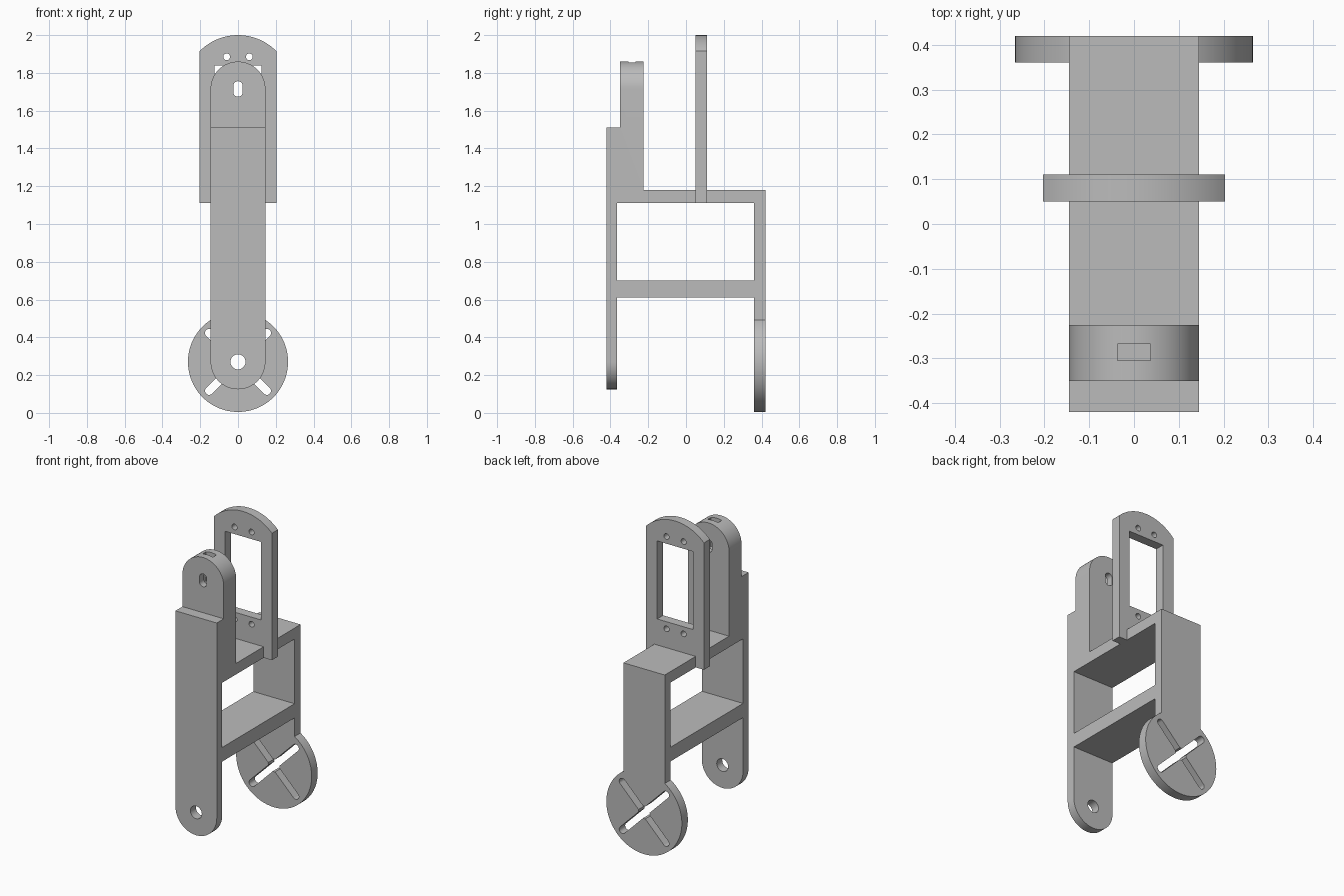
import bpy
import bmesh
from math import pi, sin, cos, asin, radians
from mathutils import Matrix, Vector

if "Cube" in bpy.data.objects:
    bpy.data.objects.remove(bpy.data.objects["Cube"])

grey = bpy.data.materials.new("plain grey")
grey.use_nodes = True
colour = (0.5, 0.5, 0.5, 1)
grey.diffuse_color = colour
grey.node_tree.nodes["Principled BSDF"].inputs["Base Color"].default_value = colour


def arc(cx, cz, r, start, end, steps=32):
    """Points along an arc, angles in radians."""
    angles = [start + (end - start) * i / steps for i in range(steps + 1)]
    return [(cx + r * cos(a), cz + r * sin(a)) for a in angles]


def circle(cx, cz, r, steps=32):
    return arc(cx, cz, r, 0, 2 * pi, steps)[:-1]


def capsule(half, r, low, high):
    """Upright slot outline with round ends centred at low and high."""
    return arc(half, high, r, 0, pi) + arc(half, low, r, pi, 2 * pi)


def box(x0, x1, z0, z1):
    return [(x0, z0), (x1, z0), (x1, z1), (x0, z1)]


def prism(name, points, start, end, axis="y"):
    """Extrude a flat outline along the y axis (x, z) or the x axis (y, z)."""
    bm = bmesh.new()
    if axis == "y":
        verts = [bm.verts.new((a, start, b)) for a, b in points]
        step = Vector((0, end - start, 0))
    else:
        verts = [bm.verts.new((start, a, b)) for a, b in points]
        step = Vector((end - start, 0, 0))
    face = bm.faces.new(verts)
    new = bmesh.ops.extrude_face_region(bm, geom=[face])["geom"]
    moved = [v for v in new if isinstance(v, bmesh.types.BMVert)]
    bmesh.ops.translate(bm, verts=moved, vec=step)
    bmesh.ops.recalc_face_normals(bm, faces=bm.faces)
    mesh = bpy.data.meshes.new(name)
    bm.to_mesh(mesh)
    bm.free()
    mesh.materials.append(grey)
    obj = bpy.data.objects.new(name, mesh)
    bpy.context.collection.objects.link(obj)
    return obj


def combine(target, tool, operation):
    """Apply a boolean and discard the tool."""
    mod = target.modifiers.new(operation, "BOOLEAN")
    mod.operation = operation
    mod.solver = "EXACT"
    mod.object = tool
    bpy.context.view_layer.objects.active = target
    bpy.ops.object.modifier_apply(modifier=mod.name)
    bpy.data.objects.remove(tool)


HALF = 0.145     # half width of the body
PIVOT = 0.27     # height of the lower pivot
TOP = 1.715      # height of the upper pivot

# Body: side silhouette with both shelves, rounded at both ends
side = [(-0.42, 0.1), (-0.42, 1.51), (-0.35, 1.51), (-0.35, 1.9),
        (-0.225, 1.9), (-0.225, 1.18), (0.42, 1.18), (0.42, PIVOT),
        (0.36, PIVOT), (0.36, 0.61), (-0.365, 0.61), (-0.365, 0.1)]
bracket = prism("bracket_body", side, -0.2, 0.2, "x")
combine(bracket, prism("bay", box(-0.365, 0.36, 0.7, 1.11), -0.5, 0.5, "x"), "DIFFERENCE")
combine(bracket, prism("rounded_outline", capsule(0, HALF, PIVOT, TOP), -0.6, 0.6), "INTERSECT")

# Round mounting disc at the foot of the back leg
combine(bracket, prism("disc", circle(0, PIVOT, 0.265, 96), 0.36, 0.42), "UNION")

# Upright mounting frame with an arched top
R, W = 0.285, 0.203
lean = asin(W / R)
outline = [(-W, 1.11), (W, 1.11)] + arc(0, TOP, R, pi / 2 - lean, pi / 2 + lean)
combine(bracket, prism("frame", outline, 0.05, 0.11), "UNION")
combine(bracket, prism("window", box(-0.125, 0.125, 1.345, 1.84), 0, 0.2), "DIFFERENCE")
for x in (-0.06, 0.06):
    for z in (1.3, 1.885):
        combine(bracket, prism("screw_hole", circle(x, z, 0.018), 0, 0.2), "DIFFERENCE")

# Lower pivot holes and the diagonal slots of the disc
combine(bracket, prism("pivot_hole", circle(0, PIVOT, 0.04), -0.6, 0.6), "DIFFERENCE")
for angle in (45, -45):
    slot = prism("disc_slot", capsule(0, 0.022, -0.216, 0.216), 0.3, 0.5)
    slot.data.transform(Matrix.Translation((0, 0, PIVOT)) @ Matrix.Rotation(radians(angle), 4, "Y"))
    combine(bracket, slot, "DIFFERENCE")

# Upper pivot slot and the nut pocket above it
combine(bracket, prism("pivot_slot", capsule(0, 0.025, TOP - 0.016, TOP + 0.016), -0.5, -0.1), "DIFFERENCE")
combine(bracket, prism("nut_pocket", box(-0.037, 0.037, 1.67, 2), -0.305, -0.268), "DIFFERENCE")

bpy.ops.object.select_all(action="DESELECT")
bracket.select_set(True)
bpy.context.view_layer.objects.active = bracket
bpy.ops.object.shade_smooth_by_angle(angle=radians(30))
